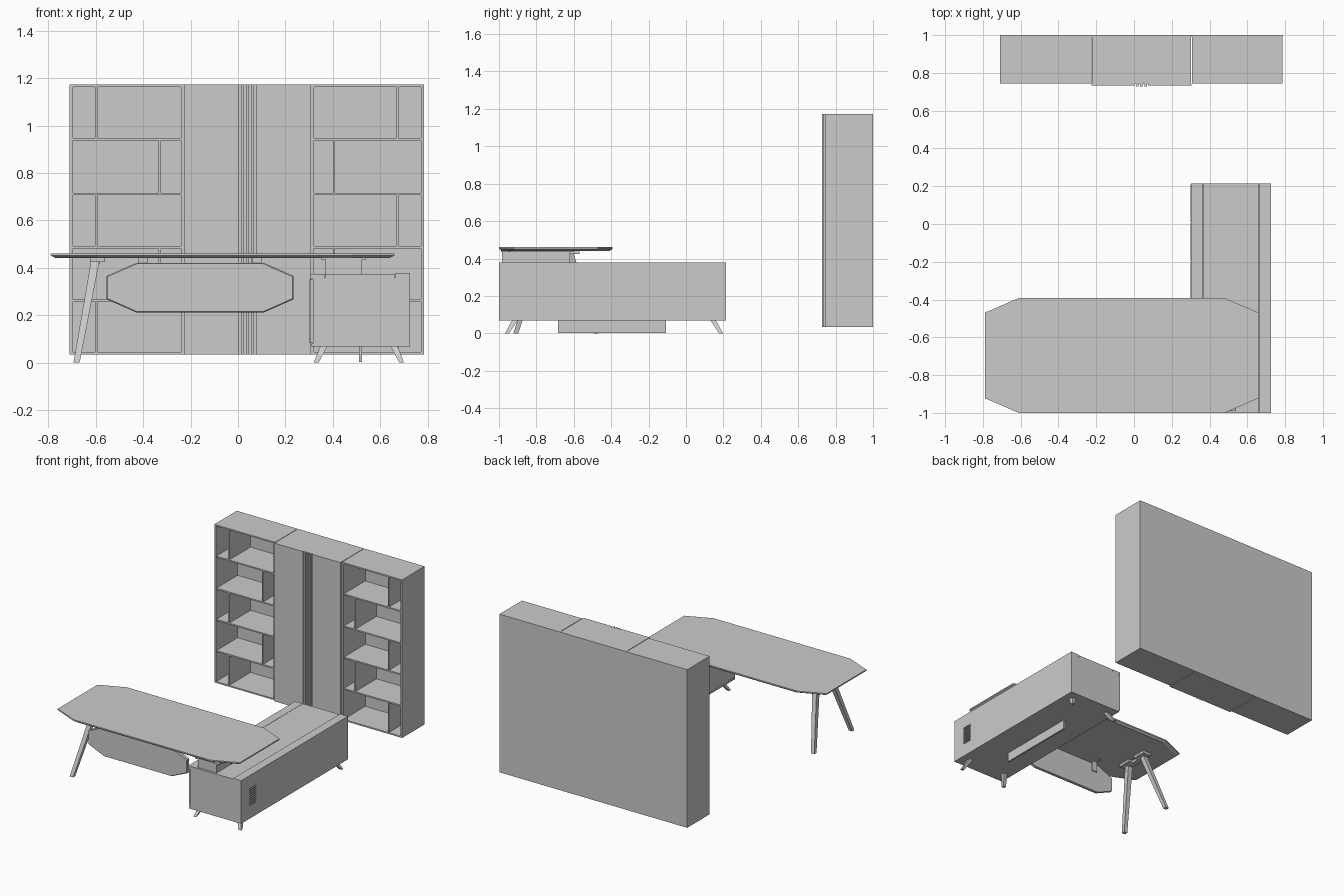
import bpy, bmesh

if "Cube" in bpy.data.objects:
    bpy.data.objects.remove(bpy.data.objects["Cube"])

def loft(name, loops):
    """Closed solid through matching loops of points."""
    bm = bmesh.new()
    rings = [[bm.verts.new(p) for p in loop] for loop in loops]
    n = len(rings[0])
    for a, b in zip(rings, rings[1:]):
        for i in range(n):
            j = (i + 1) % n
            bm.faces.new((a[i], a[j], b[j], b[i]))
    bm.faces.new(rings[0][::-1])
    bm.faces.new(rings[-1])
    bmesh.ops.recalc_face_normals(bm, faces=bm.faces[:])
    me = bpy.data.meshes.new(name)
    bm.to_mesh(me)
    bm.free()
    ob = bpy.data.objects.new(name, me)
    bpy.context.collection.objects.link(ob)
    return ob

def rect(x0, x1, y0, y1, z):
    return [(x0, y0, z), (x1, y0, z), (x1, y1, z), (x0, y1, z)]

def box(name, x0, x1, y0, y1, z0, z1):
    return loft(name, [rect(x0, x1, y0, y1, z0), rect(x0, x1, y0, y1, z1)])

def leg(name, foot, top, w0, w1):
    """Splayed square leg with horizontal ends."""
    def ring(p, w):
        return rect(p[0] - w / 2, p[0] + w / 2, p[1] - w / 2, p[1] + w / 2, p[2])
    return loft(name, [ring(foot, w0), ring(top, w1)])

def octagon(a0, a1, b0, b1, ca, cb):
    return [(a0, b0 + cb), (a0 + ca, b0), (a1 - ca, b0), (a1, b0 + cb),
            (a1, b1 - cb), (a1 - ca, b1), (a0 + ca, b1), (a0, b1 - cb)]

# Bookcase: three carcasses against a common back
Z0, Z1, YF, YB, T = 0.035, 1.173, 0.745, 0.99, 0.014
box("bookcase_back", -0.71, 0.785, YB, 1.0, Z0, Z1)
levels = [0.04, 0.262, 0.487, 0.711, 0.942, 1.168]
for side, x0, x1 in (("left", -0.71, -0.226), ("middle", -0.222, 0.302), ("right", 0.306, 0.785)):
    box(f"{side}_case_side_a", x0, x0 + T, YF, YB, Z0, Z1)
    box(f"{side}_case_side_b", x1 - T, x1, YF, YB, Z0, Z1)
    box(f"{side}_case_top", x0 + T, x1 - T, YF, YB, Z1 - 0.01, Z1)
    box(f"{side}_case_bottom", x0 + T, x1 - T, YF, YB, Z0, Z0 + 0.01)
    if side == "middle":
        continue
    for i, z in enumerate(levels[1:-1]):
        box(f"{side}_shelf_{i}", x0 + T, x1 - T, YF + 0.003, YB, z - 0.005, z + 0.005)
    # staggered uprights, mirrored between the two sides
    for i in range(5):
        off = 0.112 if i % 2 == 0 else 0.38
        x = x0 + off if side == "left" else x1 - off
        box(f"{side}_upright_{i}", x - 0.005, x + 0.005, YF + 0.005, YB,
            levels[i] + 0.005, levels[i + 1] - 0.005)

# Centre doors and vertical pull strips
box("left_door", -0.225, 0.005, 0.732, YF, Z0, Z1)
box("right_door", 0.075, 0.305, 0.732, YF, Z0, Z1)
for i, x in enumerate((0.012, 0.033, 0.056)):
    box(f"door_pull_strip_{i}", x, x + 0.012, 0.728, YF, Z0, Z1)
box("door_strip_backing", 0.005, 0.075, 0.741, 0.75, Z0, Z1)

# Desk top with clipped corners and a bevelled underside
outer = octagon(-0.79, 0.66, -1.0, -0.392, 0.18, 0.078)
inner = octagon(-0.77, 0.64, -0.985, -0.407, 0.175, 0.076)
loft("desk_top", [[(x, y, 0.441) for x, y in inner],
                  [(x, y, 0.452) for x, y in outer],
                  [(x, y, 0.461) for x, y in outer]])

# Desk legs: a splayed pair with a cross bar
for name, yf, yt in (("front", -0.91, -0.77), ("back", -0.48, -0.62)):
    leg(f"desk_{name}_leg", (-0.681, yf, 0), (-0.602, yt, 0.43), 0.026, 0.036)
    box(f"desk_{name}_leg_plate", -0.625, -0.56, yt - 0.05, yt + 0.05, 0.424, 0.443)
box("desk_leg_cross_bar", -0.622, -0.582, -0.77, -0.62, 0.415, 0.435)

# Hanging front panel
panel = octagon(-0.555, 0.235, 0.212, 0.42, 0.125, 0.055)
slim = octagon(-0.55, 0.23, 0.215, 0.417, 0.124, 0.055)
loft("modesty_panel", [[(x, -0.915, z) for x, z in slim],
                       [(x, -0.91, z) for x, z in panel],
                       [(x, -0.89, z) for x, z in panel]])
for i, x in enumerate((-0.4, 0.08)):
    box(f"panel_bracket_{i}", x - 0.02, x + 0.02, -0.89, -0.84, 0.434, 0.443)
    box(f"panel_bracket_arm_{i}", x - 0.02, x + 0.02, -0.89, -0.882, 0.36, 0.443)

# Side cabinet
box("cabinet_body", 0.312, 0.712, -0.99, 0.205, 0.08, 0.352)
box("cabinet_base", 0.31, 0.725, -1.0, 0.215, 0.068, 0.08)
box("cabinet_front_end", 0.317, 0.714, -1.0, -0.99, 0.08, 0.357)
box("cabinet_back_end", 0.317, 0.714, 0.205, 0.215, 0.08, 0.357)
box("cabinet_top_left", 0.303, 0.365, -1.0, 0.215, 0.352, 0.373)
box("cabinet_top_centre", 0.367, 0.66, -1.0, 0.215, 0.352, 0.373)
box("cabinet_top_right", 0.662, 0.725, -1.0, 0.215, 0.357, 0.378)
for i in range(3):
    y = -0.4 + i * 0.205
    box(f"cabinet_door_{i}", 0.299, 0.312, y, y + 0.2, 0.085, 0.35)
box("cabinet_inner_panel", 0.305, 0.312, -0.99, -0.405, 0.085, 0.35)

# Outer side panel with a slotted vent
side_panel = box("cabinet_side_panel", 0.712, 0.725, -1.0, 0.215, 0.08, 0.357)
slots = []
for i in range(9):
    z = 0.16 + i * 0.0145
    slots.append(box(f"vent_cutter_{i}", 0.718, 0.75, -0.905, -0.83, z, z + 0.007))
bpy.ops.object.select_all(action='DESELECT')
for s in slots:
    s.select_set(True)
bpy.context.view_layer.objects.active = slots[0]
bpy.ops.object.join()
cutter = slots[0]
cutter.name = "vent_cutter"
cutter.hide_render = True
cutter.display_type = 'WIRE'
mod = side_panel.modifiers.new("vent", 'BOOLEAN')
mod.operation = 'DIFFERENCE'
mod.solver = 'EXACT'
mod.object = cutter
bpy.context.view_layer.objects.active = side_panel
bpy.ops.object.modifier_apply(modifier="vent")
bpy.data.objects.remove(cutter, do_unlink=True)

# Cabinet feet and middle support
for sx, nx in ((-1, "left"), (1, "right")):
    for sy, ny in ((-1, "front"), (1, "back")):
        cx, cy = 0.51, -0.385
        leg(f"cabinet_{ny}_{nx}_foot", (cx + sx * 0.18, cy + sy * 0.572, 0),
            (cx + sx * 0.148, cy + sy * 0.53, 0.07), 0.02, 0.03)
box("cabinet_middle_support", 0.511, 0.523, -0.685, -0.107, 0.003, 0.07)

# Riser carrying the desk top on the cabinet
box("desk_riser", 0.37, 0.52, -0.985, -0.62, 0.372, 0.436)
box("desk_riser_plate", 0.35, 0.54, -0.99, -0.6, 0.434, 0.443)
